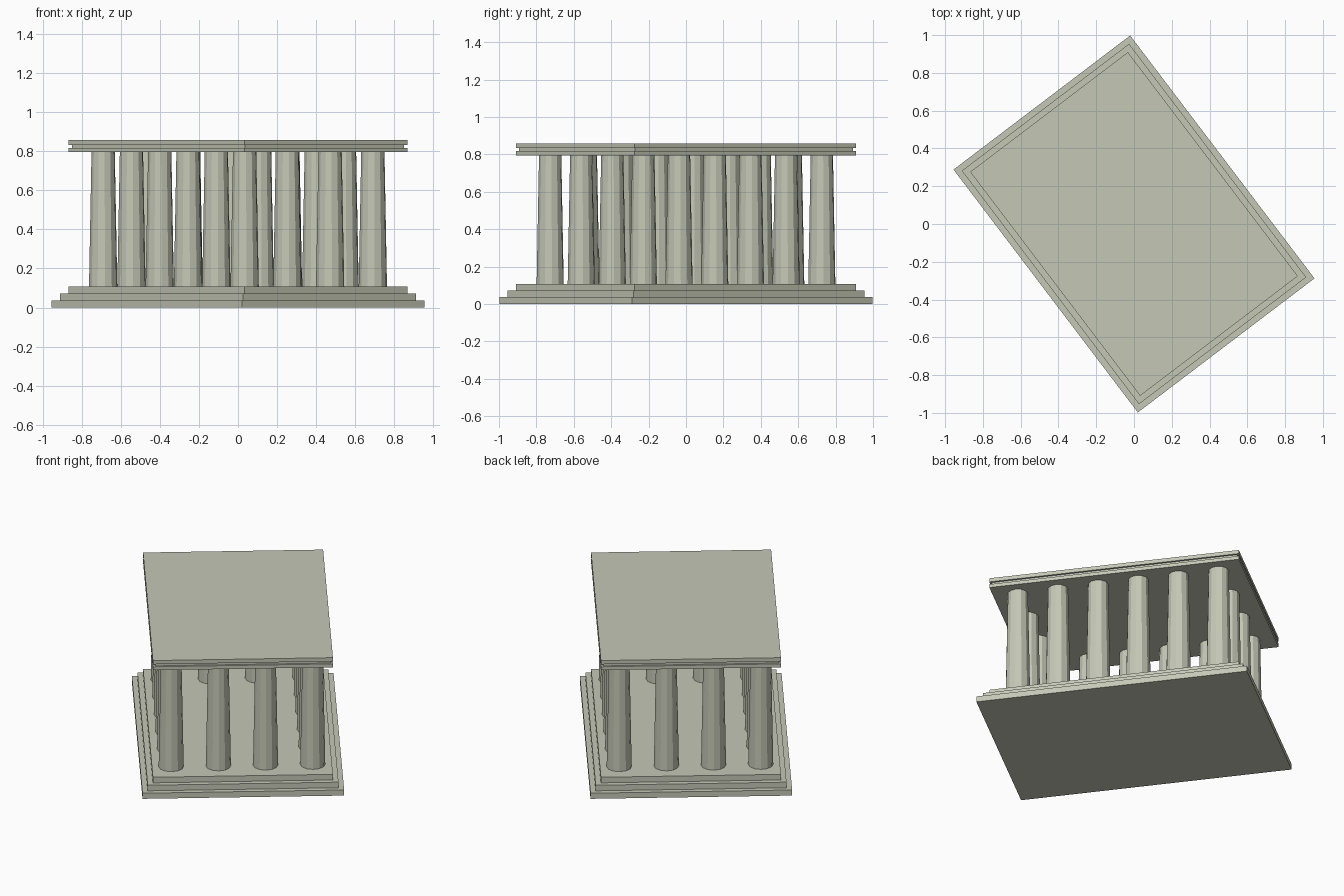
import bpy
import math
from mathutils import Matrix

cube = bpy.data.objects.get("Cube")
if cube:
    bpy.data.objects.remove(cube, do_unlink=True)

TURN = math.radians(37.2)
SPIN = Matrix.Rotation(TURN, 4, 'Z')
HALF_X, HALF_Y = 0.587, 0.807      # half size of the lowest step
STEP = 0.0315                      # inset of each step
COL_X, COL_Y = 0.412, 0.599        # half size of the colonnade

stone = bpy.data.materials.new("pale_stone")
stone.use_nodes = True
colour = (0.56, 0.58, 0.47, 1)
stone.diffuse_color = colour
stone.node_tree.nodes["Principled BSDF"].inputs["Base Color"].default_value = colour


def finish(name):
    ob = bpy.context.object
    ob.name = name
    ob.data.materials.append(stone)
    return ob


def slab(name, inset, low, high):
    bpy.ops.mesh.primitive_cube_add(size=1, location=(0, 0, (low + high) / 2),
                                    rotation=(0, 0, TURN))
    ob = finish(name)
    ob.scale = (2 * (HALF_X - inset), 2 * (HALF_Y - inset), high - low)


def column(x, y, number):
    spot = SPIN @ Matrix.Translation((x, y, (0.108 + 0.795) / 2))
    bpy.ops.mesh.primitive_cone_add(vertices=12, radius1=0.073, radius2=0.06,
                                    depth=0.795 - 0.108,
                                    location=spot.translation,
                                    rotation=(0, 0, TURN))
    finish(f"column_{number}")


# Stepped base
slab("lower_step", 0, 0, 0.036)
slab("middle_step", STEP, 0.036, 0.072)
slab("upper_step", 2 * STEP, 0.072, 0.108)

# Roof slab with a recessed band
slab("roof_lower_slab", 2 * STEP, 0.795, 0.817)
slab("roof_recessed_band", 2 * STEP + 0.012, 0.817, 0.833)
slab("roof_upper_slab", 2 * STEP, 0.833, 0.857)

# Ring of tapered columns, four by six
number = 1
for i in range(4):
    for j in range(6):
        if i in (0, 3) or j in (0, 5):
            column(COL_X * (2 * i / 3 - 1), COL_Y * (2 * j / 5 - 1), number)
            number += 1
